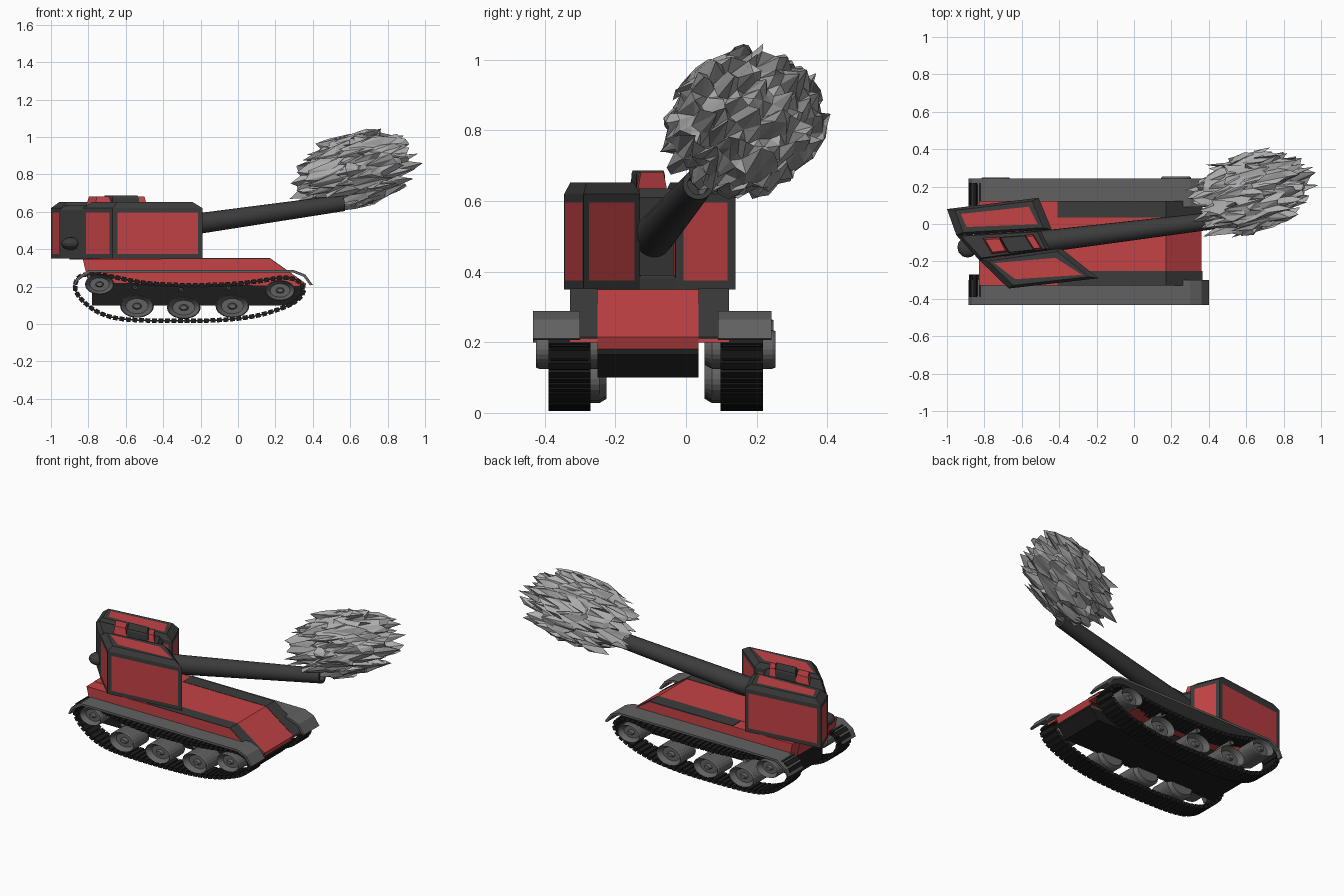
import bpy, bmesh, math, random
from mathutils import Vector, Matrix

if "Cube" in bpy.data.objects:
    bpy.data.objects.remove(bpy.data.objects["Cube"])

random.seed(4)


def material(name, r, g, b):
    m = bpy.data.materials.new(name)
    m.diffuse_color = (r, g, b, 1)
    m.use_nodes = True
    m.node_tree.nodes["Principled BSDF"].inputs["Base Color"].default_value = m.diffuse_color
    return m


RED = material("red_paint", 0.55, 0.055, 0.06)
DARK = material("dark_paint", 0.045, 0.045, 0.045)
BLACK = material("black_rubber", 0.012, 0.012, 0.012)
STEEL = material("steel", 0.12, 0.12, 0.12)
SMOKE = material("smoke_grey", 0.42, 0.42, 0.42)


def finish(name, bm, *mats):
    bmesh.ops.recalc_face_normals(bm, faces=bm.faces)
    me = bpy.data.meshes.new(name)
    bm.to_mesh(me)
    bm.free()
    for m in mats:
        me.materials.append(m)
    ob = bpy.data.objects.new(name, me)
    bpy.context.collection.objects.link(ob)
    return ob


def loft(bm, rings):
    """Skin closed rings of equal length, capping both ends."""
    vs = [[bm.verts.new(p) for p in ring] for ring in rings]
    n = len(vs[0])
    for a, b in zip(vs, vs[1:]):
        for i in range(n):
            j = (i + 1) % n
            bm.faces.new((a[i], a[j], b[j], b[i]))
    bm.faces.new(vs[0])
    bm.faces.new(vs[-1])


def side_profile(name, pts, y0, y1, mat):
    bm = bmesh.new()
    loft(bm, [[(x, y, z) for x, z in pts] for y in (y0, y1)])
    return finish(name, bm, mat)


def armour_block(name, plan, z0, z1, z2, shrink, panels=True):
    """Plan outline raised with a chamfered top; large faces get red inset panels."""
    c = sum((Vector(p) for p in plan), Vector((0, 0))) / len(plan)
    top = [c + (Vector(p) - c) * shrink for p in plan]
    bm = bmesh.new()
    loft(bm, [[(x, y, z0) for x, y in plan], [(x, y, z1) for x, y in plan],
              [(x, y, z2) for x, y in top]])
    bmesh.ops.recalc_face_normals(bm, faces=bm.faces)
    if panels:
        big = [f for f in bm.faces if f.normal.z > 0.95 or abs(f.normal.z) < 0.05]
        for f in big:
            f.material_index = 1
        rim = bmesh.ops.inset_individual(bm, faces=big, thickness=0.035)
        for f in rim["faces"]:
            f.material_index = 0
    return finish(name, bm, DARK, RED)


# Hull
side_profile("lower_hull", [(-0.78, 0.1), (0.29, 0.1), (0.35, 0.166), (0.34, 0.215), (-0.78, 0.225)],
             -0.25, 0.035, BLACK)
side_profile("upper_hull", [(-0.79, 0.22), (0.34, 0.165), (0.362, 0.215), (0.17, 0.35), (-0.83, 0.35)],
             -0.25, 0.035, RED)
for label, inner, outer in (("right", -0.25, -0.328), ("left", 0.035, 0.122)):
    side_profile(label + "_hull_flank", [(-0.8, 0.22), (0.36, 0.2), (0.36, 0.215), (0.17, 0.348), (-0.83, 0.348)],
                 inner, outer, RED)
    side_profile(label + "_deck_strip", [(-0.41, 0.345), (0.17, 0.345), (0.363, 0.209), (0.365, 0.215),
                                         (0.172, 0.352), (-0.41, 0.352)], inner, outer, DARK)

# Fenders with drooping ends
upper = [(-0.885, 0.2), (-0.865, 0.245), (-0.8, 0.288), (0.3, 0.288), (0.36, 0.265), (0.4, 0.21)]
lower = [(0.385, 0.207), (0.35, 0.254), (0.295, 0.275), (-0.79, 0.275), (-0.855, 0.235), (-0.873, 0.2)]
side_profile("right_fender", upper + lower, -0.433, -0.3, STEEL)
side_profile("left_fender", upper + lower, 0.09, 0.242, STEEL)

# Running gear: closed track path sampled at an even spacing
PATH = [(-0.87, 0.19), (-0.85, 0.25), (-0.78, 0.268), (-0.68, 0.255), (-0.5, 0.22), (-0.28, 0.208),
        (-0.05, 0.213), (0.1, 0.228), (0.24, 0.248), (0.32, 0.23), (0.35, 0.175), (0.29, 0.11),
        (0.13, 0.052), (-0.05, 0.025), (-0.3, 0.017), (-0.6, 0.025), (-0.74, 0.06), (-0.83, 0.125)]


def smooth_loop(pts, steps=12):
    P = [Vector(p) for p in pts]
    n, out = len(P), []
    for i in range(n):
        a, b, c, d = P[i - 1], P[i], P[(i + 1) % n], P[(i + 2) % n]
        for k in range(steps):
            t = k / steps
            out.append(0.5 * (2 * b + (c - a) * t + (2 * a - 5 * b + 4 * c - d) * t * t
                              + (3 * b - a - 3 * c + d) * t ** 3))
    return out + [out[0]]


def even_spots(pts, count):
    lens = [(b - a).length for a, b in zip(pts, pts[1:])]
    pitch, spots, run, nxt = sum(lens) / count, [], 0, 0
    for a, b, l in zip(pts, pts[1:], lens):
        while nxt < run + l and len(spots) < count:
            spots.append((a.lerp(b, (nxt - run) / l), (b - a).normalized()))
            nxt += pitch
        run += l
    return spots, pitch


def track(name, y, width):
    spots, pitch = even_spots(smooth_loop(PATH), 76)
    bm = bmesh.new()
    for p, d in spots:
        turn = Matrix.Rotation(-math.atan2(d.y, d.x), 4, 'Y')
        for length, thick, w in ((pitch * 0.74, 0.024, width), (pitch * 1.02, 0.008, width * 0.9)):
            bmesh.ops.create_cube(bm, size=1, matrix=Matrix.Translation((p.x, y, p.y)) @ turn
                                  @ Matrix.Diagonal((length, w, thick, 1)))
    finish(name, bm, BLACK)


def wheel(name, x, z, rx, rz, y_in, y_out):
    """Dished wheel, slightly flattened."""
    s = 1 if y_out > y_in else -1
    prof = [(y_in, 0.8), (y_in + s * 0.02, 1), (y_out - s * 0.008, 1), (y_out, 0.94),
            (y_out - s * 0.03, 0.66), (y_out - s * 0.03, 0.28), (y_out - s * 0.012, 0.2)]
    bm = bmesh.new()
    loft(bm, [[(x + rx * r * math.cos(a), y, z + rz * r * math.sin(a))
               for a in (k * math.tau / 24 for k in range(24))] for y, r in prof])
    finish(name, bm, STEEL)


WHEELS = [("rear_sprocket", -0.74, 0.212, 0.078, 0.054, -0.42), ("road_wheel_1", -0.54, 0.096, 0.09, 0.062, -0.39),
          ("road_wheel_2", -0.29, 0.088, 0.09, 0.06, -0.39), ("road_wheel_3", -0.03, 0.096, 0.09, 0.062, -0.39),
          ("front_idler", 0.225, 0.18, 0.08, 0.055, -0.425)]
for label, flip in (("right", False), ("left", True)):
    fy = (lambda y: -0.172 - y) if flip else (lambda y: y)
    track(label + "_track", fy(-0.33), 0.12)
    for n, x, z, rx, rz, y in WHEELS:
        wheel(f"{label}_{n}", x, z, rx, rz, fy(-0.225), fy(y))
    for i, (x, z) in enumerate([(-0.55, 0.197), (-0.305, 0.184), (-0.05, 0.194)]):
        wheel(f"{label}_return_roller_{i + 1}", x, z, 0.016, 0.014, fy(-0.24), fy(-0.37))

# Turret: two armoured cheeks either side of a recessed centre
armour_block("right_cheek", [(-0.83, -0.19), (-0.67, -0.345), (-0.19, -0.29), (-0.39, -0.13)], 0.35, 0.62, 0.652, 0.84)
armour_block("left_cheek", [(-1.0, 0.08), (-0.95, -0.06), (-0.44, -0.03), (-0.51, 0.14)], 0.35, 0.62, 0.652, 0.84)
armour_block("turret_centre", [(-0.95, -0.06), (-0.83, -0.19), (-0.45, -0.135), (-0.5, -0.035)],
             0.35, 0.61, 0.635, 0.9, False)
armour_block("turret_floor", [(-0.9, -0.06), (-0.8, -0.18), (-0.39, -0.13), (-0.44, -0.03)], 0.345, 0.38, 0.39, 0.98, False)
armour_block("hatch", [(-0.72, -0.07), (-0.67, -0.155), (-0.53, -0.14), (-0.58, -0.06)], 0.62, 0.675, 0.687, 0.92, False)
for label, plan in (("rear", [(-0.81, -0.075), (-0.76, -0.16), (-0.675, -0.15), (-0.715, -0.07)]),
                    ("front", [(-0.585, -0.06), (-0.535, -0.14), (-0.49, -0.135), (-0.54, -0.055)])):
    ob = armour_block(label + "_hatch_plate", plan, 0.62, 0.64, 0.682, 0.8, False)
    ob.data.materials[0] = RED
bm = bmesh.new()
bmesh.ops.create_uvsphere(bm, u_segments=12, v_segments=8, radius=1,
                          matrix=Matrix.Translation((-0.89, -0.125, 0.43)) @ Matrix.Diagonal((0.055, 0.055, 0.035, 1)))
finish("rear_boss", bm, DARK)

# Gun barrel, hollow at the muzzle
a, b = Vector((-0.7, -0.12, 0.468)), Vector((0.565, 0.035, 0.648))
turn = (b - a).to_track_quat('Z', 'Y')
bm = bmesh.new()
loft(bm, [[a.lerp(b, t) + turn @ Vector((r * math.cos(k * math.tau / 20), r * math.sin(k * math.tau / 20), 0))
           for k in range(20)] for t, r in ((0, 0.062), (1, 0.044), (1, 0.03), (0.9, 0.03))])
barrel = finish("gun_barrel", bm, DARK)
for p in barrel.data.polygons:
    p.use_smooth = len(p.vertices) == 4
barrel.data.set_sharp_from_angle(angle=math.radians(35))

# Muzzle blast: jagged cloud with shards drawn out along the firing line
bm = bmesh.new()
bmesh.ops.create_icosphere(bm, subdivisions=4, radius=1)
drift = Vector((0.92, 0.2, 0.24))
for v in bm.verts:
    n = v.co.copy()
    k = random.uniform(0.88, 1.08)
    x = n.x * 0.25 * k
    p = Vector((x, n.y * 0.215 * k + x * 0.15, n.z * 0.195 * k + x * 0.16))
    v.co = Vector((0.625, 0.165, 0.82)) + p + drift * random.triangular(-0.15, 0.15, 0)
finish("muzzle_blast", bm, SMOKE)
